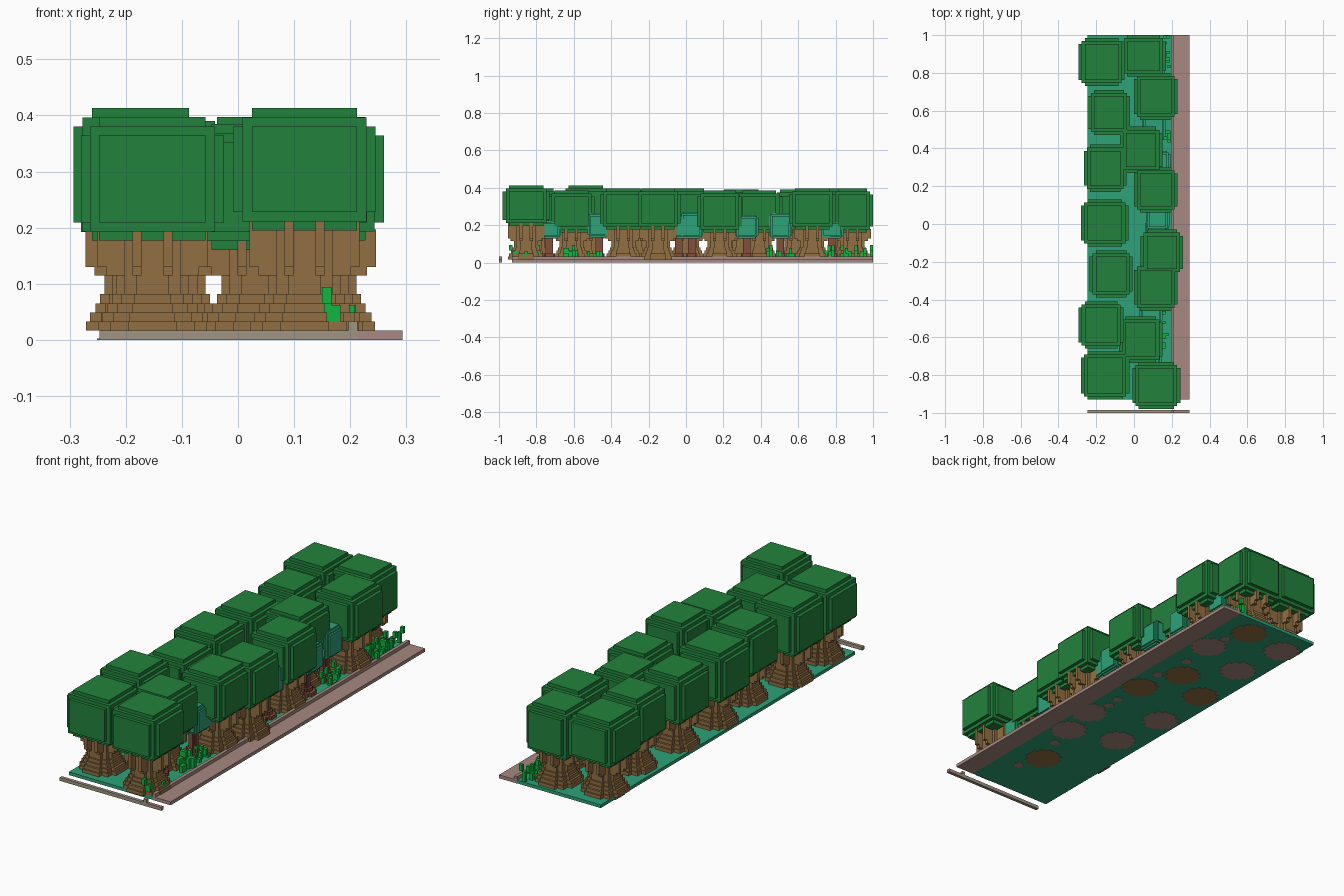
import bpy, bmesh, random
from mathutils import Matrix, Vector

if "Cube" in bpy.data.objects:
    bpy.data.objects.remove(bpy.data.objects["Cube"], do_unlink=True)

random.seed(4)
V = 0.0163  # size of one block


def material(name, rgb):
    lin = [((c / 255 + 0.055) / 1.055) ** 2.4 if c > 10 else c / 255 / 12.92 for c in rgb]
    m = bpy.data.materials.new(name)
    m.use_nodes = True
    m.diffuse_color = (*lin, 1)
    b = m.node_tree.nodes["Principled BSDF"]
    b.inputs["Base Color"].default_value = (*lin, 1)
    b.inputs["Roughness"].default_value = 0.9
    return m


LEAF = material("leaf green", (34, 130, 60))
TEAL = material("ground teal", (45, 162, 120))
PATH = material("path pink", (168, 137, 129))
STONE = material("stone beige", (160, 149, 130))
BARK = material("bark brown", (146, 112, 67))
RED = material("sapling bark", (130, 78, 58))
GRASS = material("grass green", (16, 182, 66))


def boxes(name, mat, items):
    """One object from boxes given as (x0, x1, y0, y1, z0, z1)."""
    bm = bmesh.new()
    for x0, x1, y0, y1, z0, z1 in items:
        c = Vector(((x0 + x1) / 2, (y0 + y1) / 2, (z0 + z1) / 2))
        s = Matrix.Diagonal((x1 - x0, y1 - y0, z1 - z0, 1))
        bmesh.ops.create_cube(bm, size=1, matrix=Matrix.Translation(c) @ s)
    me = bpy.data.meshes.new(name)
    bm.to_mesh(me)
    bm.free()
    me.materials.append(mat)
    ob = bpy.data.objects.new(name, me)
    bpy.context.collection.objects.link(ob)
    return ob


def disc(x, y, r, z0, z1):
    """Stepped round layer: three overlapping boxes."""
    return [(x - a, x + a, y - b, y + b, z0, z1)
            for a, b in ((r, r * 0.45), (r * 0.78, r * 0.78), (r * 0.45, r))]


def round_box(x0, x1, y0, y1, z0, z1, n):
    """Box with notched edges: three crossing boxes, each long on one axis."""
    return [(x0, x1, y0 + n, y1 - n, z0 + n, z1 - n),
            (x0 + n, x1 - n, y0, y1, z0 + n, z1 - n),
            (x0 + n, x1 - n, y0 + n, y1 - n, z0, z1),
            (x0 + n / 2, x1 - n / 2, y0 + n / 2, y1 - n / 2, z0 + n / 2, z1 - n / 2)]


# Ground, footpath, curb and the separate front border
boxes("ground_slab", TEAL, [(-0.247, 0.197, -0.93, 1, 0.001, V)])
boxes("footpath", PATH, [(0.213, 0.293, -0.93, 1, 0, V)])
boxes("curb", PATH, [(0.197, 0.213, -0.93, 1, 0, 2 * V)])
boxes("front_border", STONE, [(-0.247, 0.213, -1, -0.984, 0, V),
                              (0.197, 0.213, -1, -0.984, V, 2 * V)])
boxes("front_border_path_end", PATH, [(0.213, 0.293, -1, -0.984, 0, V)])

# Large trees: canopy limits x0, x1, y0, y1, z0, z1, and colour of the root patch
TREES = [
    (-0.280, -0.025, -0.93, -0.675, 0.177, 0.397, None),
    (-0.293, -0.055, -0.66, -0.41, 0.177, 0.413, None),
    (-0.235, -0.008, -0.39, -0.14, 0.160, 0.390, PATH),
    (-0.280, -0.030, -0.12, 0.13, 0.160, 0.397, PATH),
    (-0.265, -0.040, 0.17, 0.42, 0.160, 0.390, BARK),
    (-0.245, -0.020, 0.47, 0.71, 0.160, 0.390, PATH),
    (-0.293, -0.050, 0.73, 0.985, 0.177, 0.397, PATH),
    (-0.008, 0.245, -0.98, -0.73, 0.195, 0.413, None),
    (-0.080, 0.150, -0.735, -0.49, 0.160, 0.385, BARK),
    (0.000, 0.230, -0.46, -0.21, 0.177, 0.397, PATH),
    (0.035, 0.260, -0.27, -0.03, 0.177, 0.397, PATH),
    (0.000, 0.230, 0.06, 0.30, 0.160, 0.385, BARK),
    (-0.075, 0.150, 0.27, 0.515, 0.160, 0.385, BARK),
    (0.000, 0.230, 0.55, 0.80, 0.177, 0.397, PATH),
    (-0.070, 0.170, 0.78, 1.00, 0.160, 0.397, BARK),
]
for i, (x0, x1, y0, y1, z0, z1, patch) in enumerate(TREES, 1):
    boxes(f"tree_canopy_{i}", LEAF, round_box(x0, x1, y0, y1, z0, z1, 2 * V))
    x, y = (x0 + x1) / 2, (y0 + y1) / 2
    trunk = disc(x, y, 0.064, V, z0 + 0.04)
    # Spreading roots in steps
    for k, r in enumerate((0.097, 0.09, 0.08, 0.072)):
        trunk += disc(x, y, r, V, (k + 2) * V)
    # Branch stubs under the canopy, longer near the top
    for s in (-1, 1):
        for off in (-2.2 * V, 1.2 * V):
            a0, a1 = sorted((0, s * 0.098))
            b0, b1 = sorted((0, s * 0.082))
            trunk += [(x + a0, x + a1, y + off, y + off + V, 0.13, z0 + 0.02),
                      (x + off, x + off + V, y + a0, y + a1, 0.13, z0 + 0.02),
                      (x + b0, x + b1, y + off, y + off + V, 0.115, 0.14),
                      (x + off, x + off + V, y + b0, y + b1, 0.115, 0.14)]
    boxes(f"tree_trunk_{i}", BARK, trunk)
    if patch:
        boxes(f"root_patch_{i}", patch, disc(x, y, 0.08, 0, 0.002))

# Teal saplings along the path side: x, y, canopy bottom, canopy top
SAPLINGS = [(0.085, -0.73, 0.13, 0.225), (0.09, -0.465, 0.135, 0.265),
            (0.125, 0.03, 0.13, 0.27), (0.13, 0.325, 0.13, 0.255),
            (0.105, 0.505, 0.13, 0.265), (0.10, 0.78, 0.13, 0.225),
            (0.12, -0.04, 0.13, 0.25)]
for i, (x, y, z0, z1) in enumerate(SAPLINGS, 1):
    h = 0.062
    boxes(f"sapling_canopy_{i}", TEAL, round_box(x - h, x + h, y - h, y + h, z0, z1, V))
    boxes(f"sapling_trunk_{i}", RED,
          disc(x, y, 0.02, V, z0 + 0.03) + disc(x, y, 0.045, V, 2 * V) + disc(x, y, 0.03, V, 3 * V))
    boxes(f"sapling_root_patch_{i}", PATH, disc(x, y, 0.022, 0, 0.002))

# Grass clumps of block stalks, some with a tip leaning sideways: x, y, stalks
CLUMPS = [(0.15, -0.88, 9), (0.16, -0.83, 5), (0.15, -0.61, 9), (0.15, -0.48, 6),
          (0.16, 0.48, 6), (0.16, 0.55, 3), (0.155, 0.74, 7), (0.16, 0.81, 5),
          (0.155, 0.90, 7), (0.14, 0.95, 4)]
for i, (cx, cy, n) in enumerate(CLUMPS, 1):
    stalks = []
    for _ in range(n):
        x = cx + V * random.randint(-2, 1)
        y = cy + V * random.randint(-3, 2)
        top = V * random.randint(2, 4)
        stalks.append((x, x + V, y, y + V, V, top))
        if random.random() < 0.6:
            dx, dy = random.choice(((V, 0), (-V, 0), (0, V), (0, -V)))
            stalks.append((x + dx, x + dx + V, y + dy, y + dy + V, top, top + 1.8 * V))
    boxes(f"grass_clump_{i}", GRASS, stalks)
